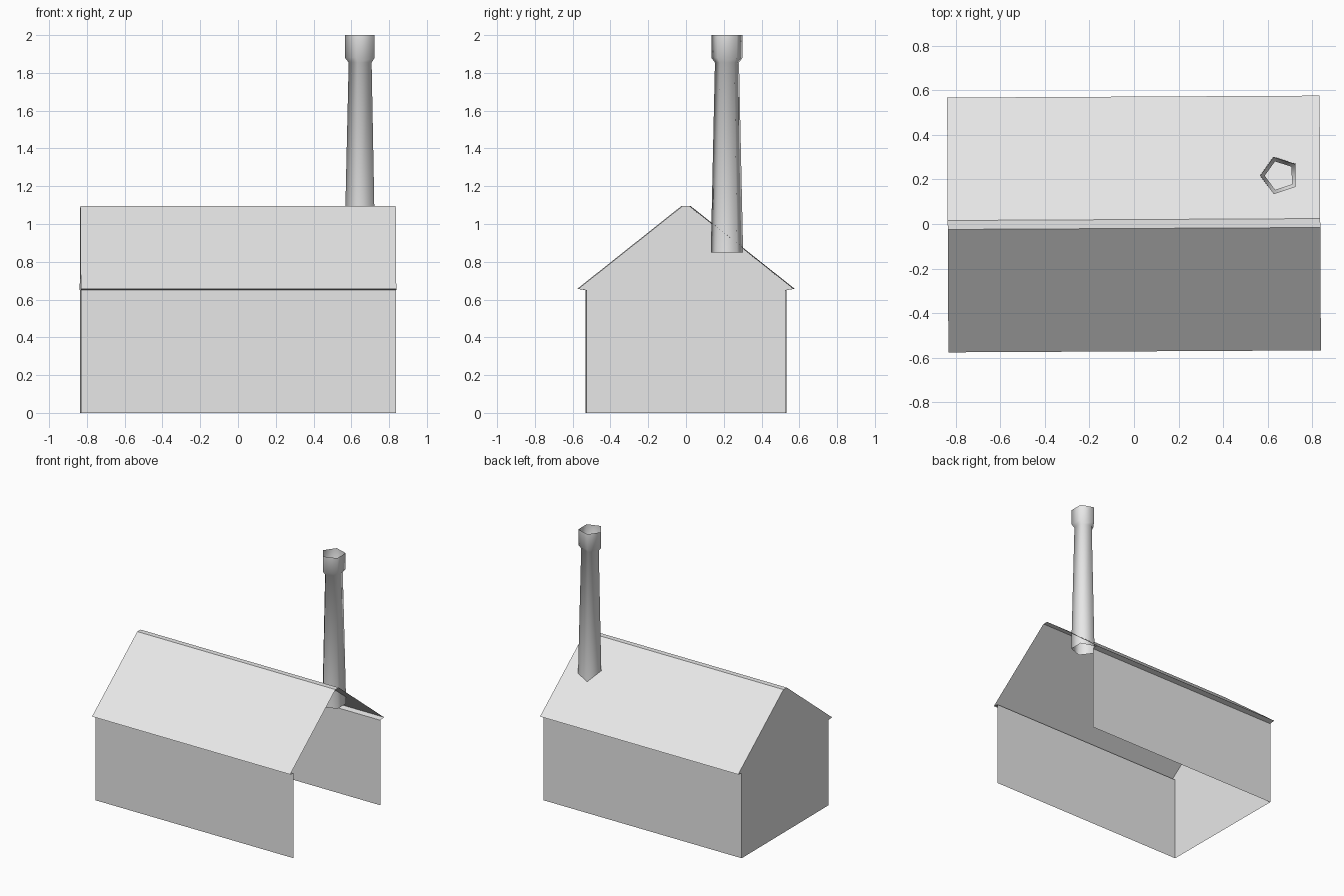
import bpy
import bmesh
import math

if "Cube" in bpy.data.objects:
    bpy.data.objects.remove(bpy.data.objects["Cube"], do_unlink=True)

HALF_LENGTH = 0.835
TWIST = math.radians(0.3)

grey = bpy.data.materials.new("light_grey")
grey.use_nodes = True
grey.diffuse_color = (0.8, 0.8, 0.8, 1)
grey.node_tree.nodes["Principled BSDF"].inputs["Base Color"].default_value = (0.8, 0.8, 0.8, 1)


def finish(name, bm):
    mesh = bpy.data.meshes.new(name)
    bm.to_mesh(mesh)
    bm.free()
    mesh.materials.append(grey)
    obj = bpy.data.objects.new(name, mesh)
    bpy.context.collection.objects.link(obj)
    return obj


def skin(bm, row_a, row_b, closed=False):
    """Bridge two rows of vertices with quads."""
    n = len(row_a)
    for i in range(n if closed else n - 1):
        j = (i + 1) % n
        bm.faces.new((row_a[i], row_a[j], row_b[j], row_b[i]))


# Barn shell: walls, eaves and roof in one section, open below and at the left end
half = [(0.528, 0), (0.528, 0.65), (0.571, 0.657), (0.02, 1.095)]
section = half + [(-y, z) for y, z in reversed(half)]
bm = bmesh.new()
right_row, left_row = [[bm.verts.new((x, y, z)) for y, z in section]
                       for x in (-HALF_LENGTH, HALF_LENGTH)]
skin(bm, left_row, right_row)
bm.faces.new(right_row)
bmesh.ops.recalc_face_normals(bm, faces=bm.faces)
barn = finish("barn_shell", bm)
barn.rotation_euler.z = TWIST

# Chimney: open five-sided tube, tapering up to a wider cap
bm = bmesh.new()
rings = []
for radius, z in [(0.09, 0.85), (0.067, 1.855), (0.087, 1.88), (0.087, 2.0)]:
    angles = [math.pi + TWIST + i * math.tau / 5 for i in range(5)]
    rings.append([bm.verts.new((radius * math.cos(a), radius * math.sin(a), z)) for a in angles])
for lower, upper in zip(rings, rings[1:]):
    skin(bm, lower, upper, closed=True)
for face in bm.faces:
    face.smooth = True
chimney = finish("chimney", bm)
chimney.location = (0.653, 0.217, 0)
